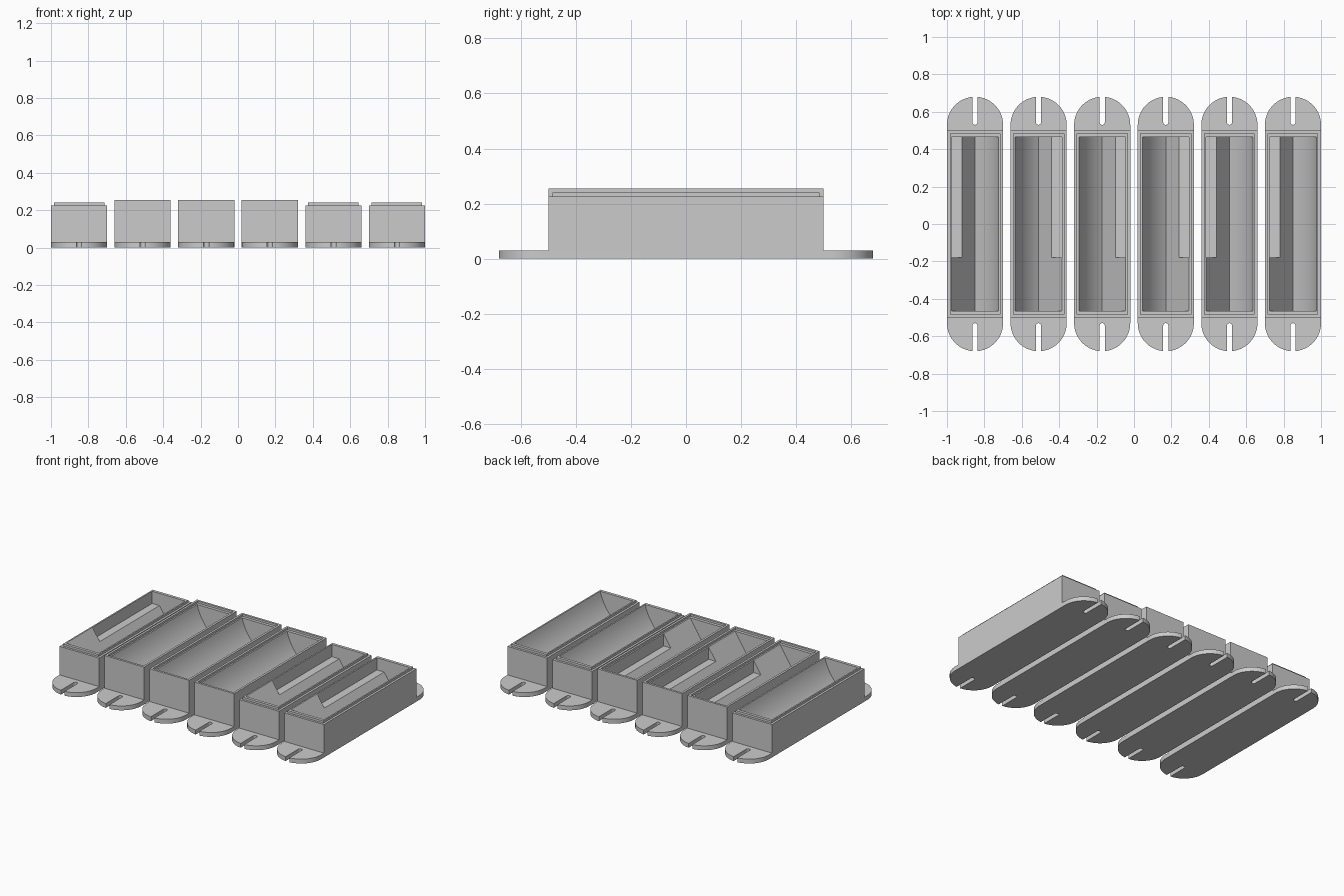
import bpy, bmesh, math

if "Cube" in bpy.data.objects:
    bpy.data.objects.remove(bpy.data.objects["Cube"])

HALF_W, HALF_L = 0.15, 0.50      # tray block half sizes
BASE_H = 0.03                    # mounting plate thickness
PART_Z = 0.24                    # parting height, top of the cavity
R, CAV_L = 0.125, 0.465          # cavity half width and half length
DEPTH = 0.19                     # cavity depth
NOTCH, NOTCH_Y = 0.055, -0.18    # notch width and where it starts
NOTCH_Z = PART_Z - NOTCH * DEPTH / R

grey = bpy.data.materials.new("plain grey")
grey.diffuse_color = (0.6, 0.6, 0.6, 1)
grey.use_nodes = True
grey.node_tree.nodes["Principled BSDF"].inputs["Base Color"].default_value = grey.diffuse_color


def finish(bm, name, x):
    bmesh.ops.remove_doubles(bm, verts=bm.verts, dist=1e-5)
    bmesh.ops.recalc_face_normals(bm, faces=bm.faces)
    me = bpy.data.meshes.new(name)
    bm.to_mesh(me)
    bm.free()
    me.materials.append(grey)
    ob = bpy.data.objects.new(name, me)
    ob.location.x = x
    bpy.context.collection.objects.link(ob)
    bpy.ops.object.select_all(action='DESELECT')
    ob.select_set(True)
    bpy.context.view_layer.objects.active = ob
    bpy.ops.object.shade_smooth_by_angle(angle=math.radians(30))


def mounting_plate(x):
    # rounded plate with an open slot in each end
    slot, yc, ys = 0.014, HALF_L + 0.03, 0.544
    a0 = math.asin(slot / HALF_W)
    n = 20
    end = []
    for i in range(n + 1):                       # right outer arc
        a = (math.pi / 2 - a0) * i / n
        end.append((HALF_W * math.cos(a), yc + HALF_W * math.sin(a)))
    for i in range(9):                           # slot bottom
        a = -math.pi * i / 8
        end.append((slot * math.cos(a), ys + slot * math.sin(a)))
    for i in range(n, -1, -1):                   # left outer arc
        a = (math.pi / 2 - a0) * i / n
        end.append((-HALF_W * math.cos(a), yc + HALF_W * math.sin(a)))
    outline = end + [(-px, -py) for px, py in end]
    bm = bmesh.new()
    face = bm.faces.new([bm.verts.new((px, py, 0)) for px, py in outline])
    top = bmesh.ops.extrude_face_region(bm, geom=[face])
    bmesh.ops.translate(bm, vec=(0, 0, BASE_H),
                        verts=[v for v in top["geom"] if isinstance(v, bmesh.types.BMVert)])
    finish(bm, "mounting_plate", x)


def tray_body(x, tongue):
    side = 1 if tongue else -1                   # notched slope on the left or right
    bm = bmesh.new()

    def poly(points):
        bm.faces.new([bm.verts.new((side * p[0], p[1], p[2])) for p in points])

    def ring(w, l, z):
        return [(-w, -l, z), (w, -l, z), (w, l, z), (-w, l, z)]

    # outer walls and the stepped rim
    edge_z = 0.225 if tongue else 0.254
    rings = [ring(HALF_W, HALF_L, BASE_H), ring(HALF_W, HALF_L, edge_z),
             ring(0.135, 0.485, edge_z), ring(0.135, 0.485, PART_Z),
             ring(R, CAV_L, PART_Z)]
    poly(rings[0])
    for k, (a, b) in enumerate(zip(rings, rings[1:])):
        for i in range(4):
            j = (i + 1) % 4
            pts = [a[i], a[j], b[j], b[i]]
            if k == 3 and i == 3:                # rim beside the notch
                pts.insert(3, (-R, NOTCH_Y, PART_Z))
            poly(pts)

    # cavity sections: flat slope on one side, bulged curve on the other
    chord, bend = math.atan2(DEPTH, R), math.radians(19)
    rad = math.hypot(R, DEPTH) / (2 * math.sin(bend))
    t0 = chord - bend
    arc = [(rad * (math.sin(t) - math.sin(t0)),
            PART_Z - DEPTH + rad * (math.cos(t0) - math.cos(t)))
           for t in (t0 + 2 * bend * i / 12 for i in range(13))]
    top, inner, corner = (-R, PART_Z), (-R + NOTCH, NOTCH_Z), (-R, NOTCH_Z)
    plain, notched = [top, inner] + arc, [top, corner, inner] + arc

    def at(sec, y):
        return [(px, y, pz) for px, pz in sec]

    for y0, y1, sec in ((-CAV_L, NOTCH_Y, plain), (NOTCH_Y, CAV_L, notched)):
        for a, b in zip(sec, sec[1:]):
            poly(at([a, b], y0) + at([b, a], y1))
    poly(at(plain, -CAV_L))
    poly(at(notched, CAV_L))
    poly(at([top, corner, inner], NOTCH_Y))      # notch end
    finish(bm, "tongue_tray" if tongue else "groove_tray", x)


for i, tongue in enumerate((True, False, False, False, True, True)):
    x = -0.85 + 0.34 * i
    mounting_plate(x)
    tray_body(x, tongue)
